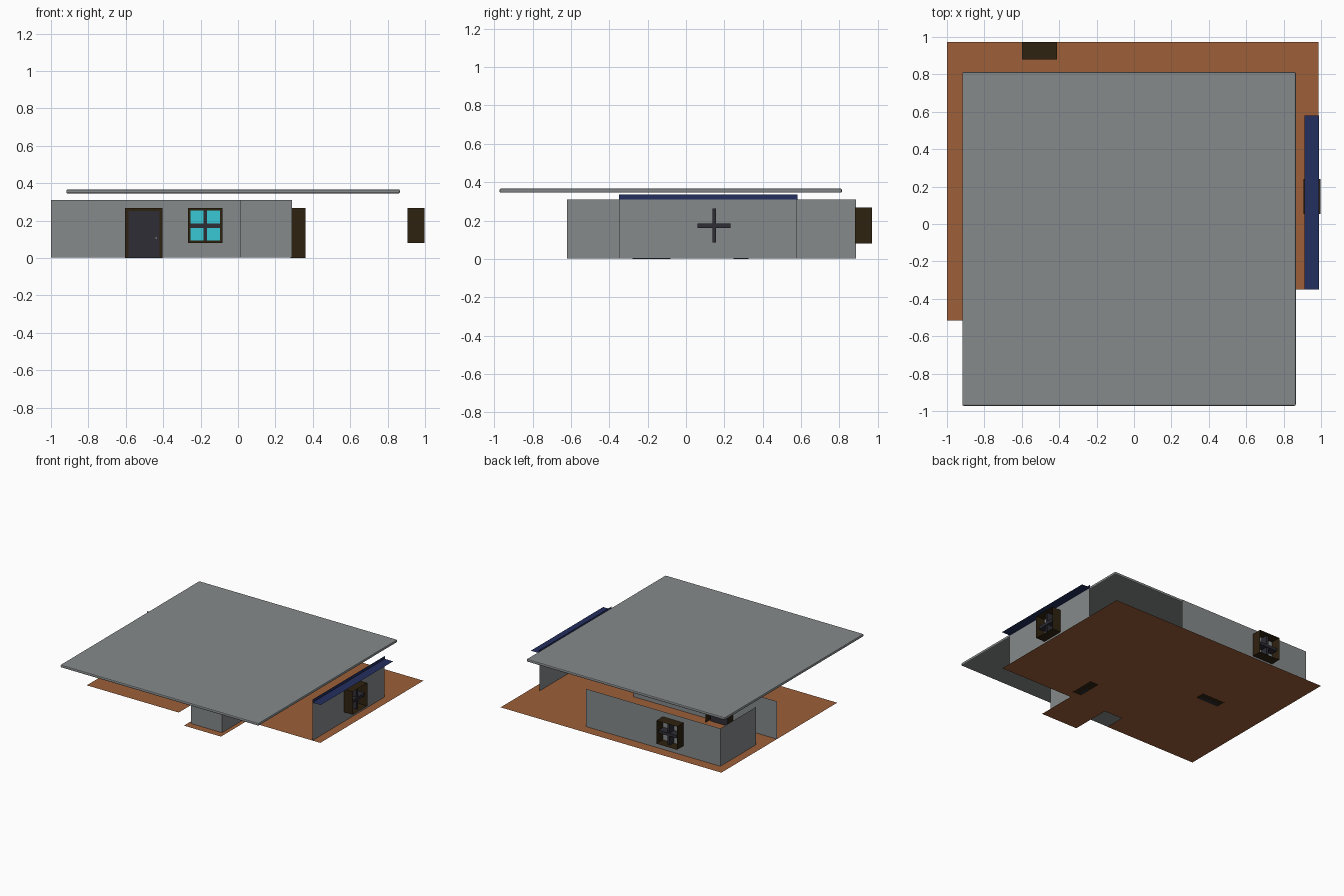
import bpy, bmesh, math
from mathutils import Matrix

if "Cube" in bpy.data.objects:
    bpy.data.objects.remove(bpy.data.objects["Cube"])


def material(name, rgb):
    m = bpy.data.materials.new(name)
    m.use_nodes = True
    m.diffuse_color = (*rgb, 1)
    m.node_tree.nodes["Principled BSDF"].inputs["Base Color"].default_value = (*rgb, 1)
    return m


GREY = material("plaster grey", (0.24, 0.255, 0.26))
FLOOR = material("terracotta", (0.34, 0.115, 0.04))
BROWN = material("dark brown wood", (0.028, 0.016, 0.005))
CHARCOAL = material("charcoal", (0.026, 0.026, 0.036))
CYAN = material("cyan glass", (0.04, 0.58, 0.66))
NAVY = material("navy", (0.017, 0.028, 0.11))
SILVER = material("silver", (0.4, 0.4, 0.42))


def make(name, bm, mat, matrix=Matrix()):
    me = bpy.data.meshes.new(name)
    bm.to_mesh(me)
    bm.free()
    me.materials.append(mat)
    ob = bpy.data.objects.new(name, me)
    ob.matrix_world = matrix
    bpy.context.collection.objects.link(ob)
    return ob


def add_quad(bm, points):
    bm.faces.new([bm.verts.new(p) for p in points])


def sheet(name, x, y, z, mat, matrix=Matrix()):
    """Flat rectangle; one of the three ranges has equal ends."""
    bm = bmesh.new()
    (a, b), (c, d), (e, f) = x, y, z
    if e == f:
        add_quad(bm, [(a, c, e), (b, c, e), (b, d, e), (a, d, e)])
    elif c == d:
        add_quad(bm, [(a, c, e), (b, c, e), (b, c, f), (a, c, f)])
    else:
        add_quad(bm, [(a, c, e), (a, d, e), (a, d, f), (a, c, f)])
    return make(name, bm, mat, matrix)


def box(name, x, y, z, mat, matrix=Matrix()):
    bm = bmesh.new()
    bmesh.ops.create_cube(bm, size=1)
    for v in bm.verts:
        v.co = [(r[0] + r[1]) / 2 + c * (r[1] - r[0]) for c, r in zip(v.co, (x, y, z))]
    return make(name, bm, mat, matrix)


def frame(name, half, z0, z1, rim, y0, y1, matrix, sill=True):
    """Rim facing -y with a thin casing running back behind it."""
    bm = bmesh.new()
    low = z0 + rim if sill else z0
    outer = [(-half, z0), (half, z0), (half, z1), (-half, z1)]
    inner = [(rim - half, low), (half - rim, low), (half - rim, z1 - rim), (rim - half, z1 - rim)]
    for i in range(4):
        j = (i + 1) % 4
        (a, b), (c, d) = outer[i], outer[j]
        add_quad(bm, [(a, y0, b), (a, y1, b), (c, y1, d), (c, y0, d)])
        if i == 0 and not sill:
            continue
        (e, f), (g, h) = inner[i], inner[j]
        add_quad(bm, [(a, y0, b), (c, y0, d), (g, y0, h), (e, y0, f)])
    make(name, bm, BROWN, matrix)


def place(x, y, turn=0):
    return Matrix.Translation((x, y, 0)) @ Matrix.Rotation(math.radians(turn), 4, 'Z')


def window(name, m):
    frame(name + "_frame", 0.093, 0.08, 0.268, 0.013, -0.01, 0.08, m)
    sheet(name + "_glass", (-0.08, 0.08), (-0.004, -0.004), (0.093, 0.255), CYAN, m)
    box(name + "_upright", (-0.01, 0.01), (-0.008, 0.055), (0.085, 0.262), CHARCOAL, m)
    box(name + "_crossbar", (-0.086, 0.086), (-0.008, 0.06), (0.161, 0.184), CHARCOAL, m)


def door(name, m):
    frame(name + "_frame", 0.1, 0.0, 0.268, 0.017, -0.01, 0.07, m, sill=False)
    box(name + "_panel", (-0.083, 0.083), (-0.005, 0.025), (0.0, 0.251), CHARCOAL, m)
    box(name + "_handle", (0.035, 0.07), (-0.022, -0.015), (0.104, 0.11), SILVER, m)
    box(name + "_handle_stem", (0.063, 0.07), (-0.022, -0.005), (0.1, 0.115), SILVER, m)


# Floor: large tiles, a small entry tile and a row of porch tiles
Z = (0.003, 0.003)
T = 0.662
for i in range(3):
    for j in range(2):
        x, y = -1 + i * T, -0.35 + j * T
        sheet("floor_tile", (x, x + T), (y, y + T), Z, FLOOR)
sheet("entry_floor", (-0.01, 0.323), (-0.68, -0.35), Z, FLOOR)
for i in range(5):
    x = -1 + i * T / 4
    sheet("porch_floor", (x, x + T / 4), (-0.515, -0.35), Z, FLOOR)

# Walls are single sheets
H = (0.003, 0.31)
sheet("front_wall", (-1, 0.29), (0.26, 0.26), H, GREY)
sheet("back_wall", (-0.93, 0.28), (0.887, 0.887), H, GREY)
sheet("right_back_wall", (-0.93, -0.93), (0.43, 0.887), H, GREY)
sheet("entry_front_wall", (0.01, 0.29), (-0.62, -0.62), H, GREY)
sheet("entry_right_wall", (0.01, 0.01), (-0.62, 0.26), H, GREY)
sheet("entry_left_wall", (0.29, 0.29), (-0.62, 0.26), H, GREY)
sheet("left_wall", (0.915, 0.915), (-0.35, 0.575), H, GREY)

# Doors and windows
door("front_door", place(-0.503, 0.257))
door("entry_door", place(0.292, -0.18, -90))
window("front_window", place(-0.175, 0.257))
window("back_window", place(-0.505, 0.89))
window("left_window", place(0.916, 0.147, -90))

# Gutter over the left wall
sheet("gutter_back", (0.915, 0.915), (-0.35, 0.58), (0.308, 0.336), NAVY)
sheet("gutter_base", (0.912, 0.99), (-0.35, 0.58), (0.312, 0.312), NAVY)

# Roof slab with softened edges
roof = box("roof", (-0.918, 0.865), (-0.972, 0.813), (0.345, 0.367), GREY)
bevel = roof.modifiers.new("soft_edges", 'BEVEL')
bevel.width = 0.007
bevel.segments = 2
